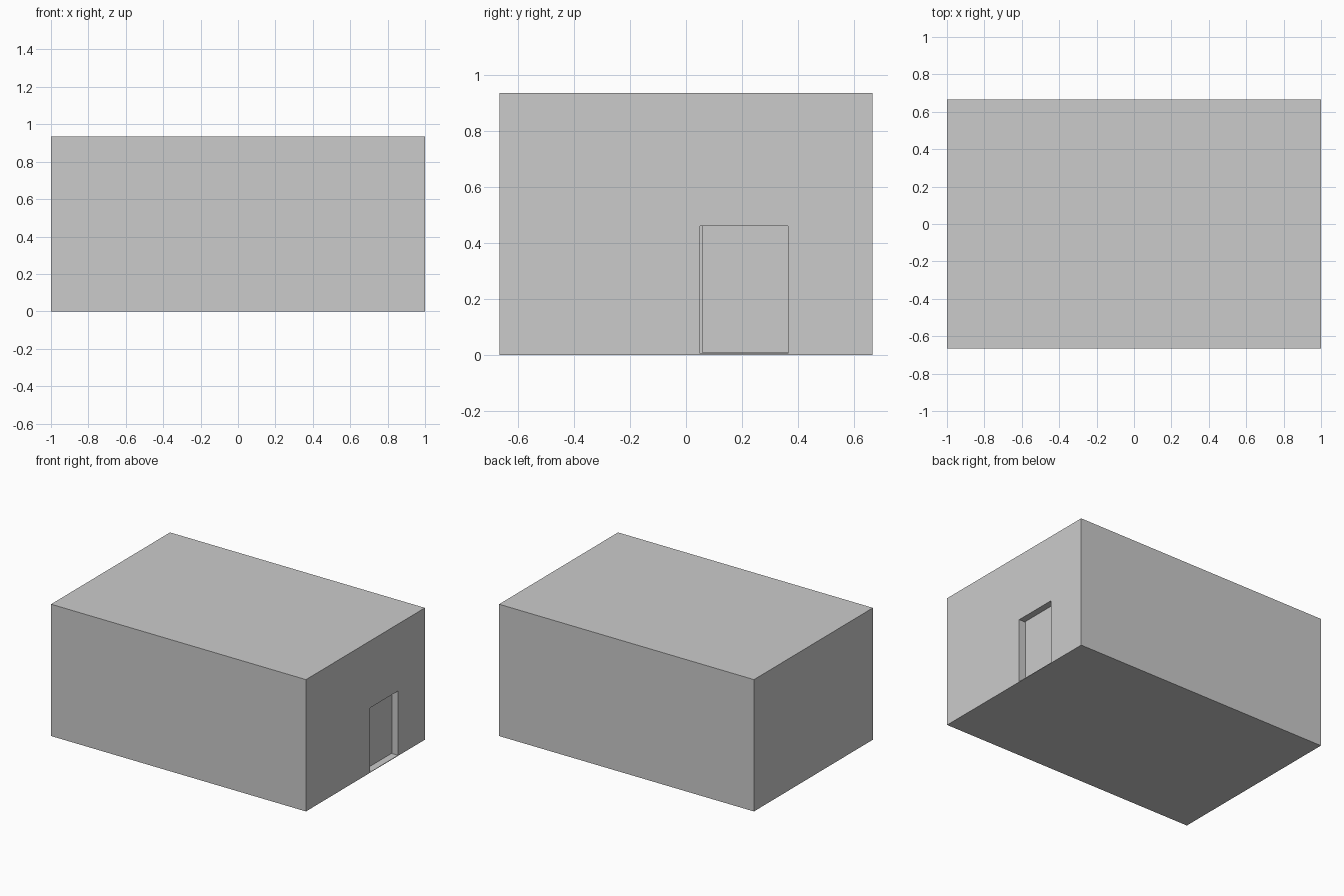
import bpy

if "Cube" in bpy.data.objects:
    bpy.data.objects.remove(bpy.data.objects["Cube"])

L, W, H = 2.0, 1.333, 0.935     # outer size of the room
WALL, FLOOR = 0.067, 0.004      # wall and floor thickness
DOOR_Y0, DOOR_Y1, DOOR_TOP = 0.05, 0.365, 0.46


def box(name, lo, hi):
    """Axis-aligned box between two corners."""
    bpy.ops.mesh.primitive_cube_add(size=1, location=[(a + b) / 2 for a, b in zip(lo, hi)])
    ob = bpy.context.object
    ob.name = name
    ob.scale = [b - a for a, b in zip(lo, hi)]
    bpy.ops.object.transform_apply(location=False, rotation=False, scale=True)
    return ob


def cut(target, cutter):
    """Subtract a cutter from the target, then remove the cutter."""
    mod = target.modifiers.new("cut", 'BOOLEAN')
    mod.operation = 'DIFFERENCE'
    mod.solver = 'EXACT'
    mod.object = cutter
    bpy.context.view_layer.objects.active = target
    bpy.ops.object.modifier_apply(modifier=mod.name)
    bpy.data.objects.remove(cutter)


# Hollow building shell
shell = box("building_shell", (-L / 2, -W / 2, 0), (L / 2, W / 2, H))
cut(shell, box("interior_cutter", (-L / 2 + WALL, -W / 2 + WALL, FLOOR),
               (L / 2 - WALL, W / 2 - WALL, H - WALL)))

# Doorway through the right wall
cut(shell, box("doorway_cutter", (L / 2 - 2 * WALL, DOOR_Y0, FLOOR),
               (L / 2 + 0.1, DOOR_Y1, DOOR_TOP)))

# Recessed door panel with a small gap at its side and bottom
box("door_panel", (L / 2 - WALL, DOOR_Y0 + 0.007, FLOOR + 0.004),
    (L / 2 - 0.046, DOOR_Y1, DOOR_TOP))
